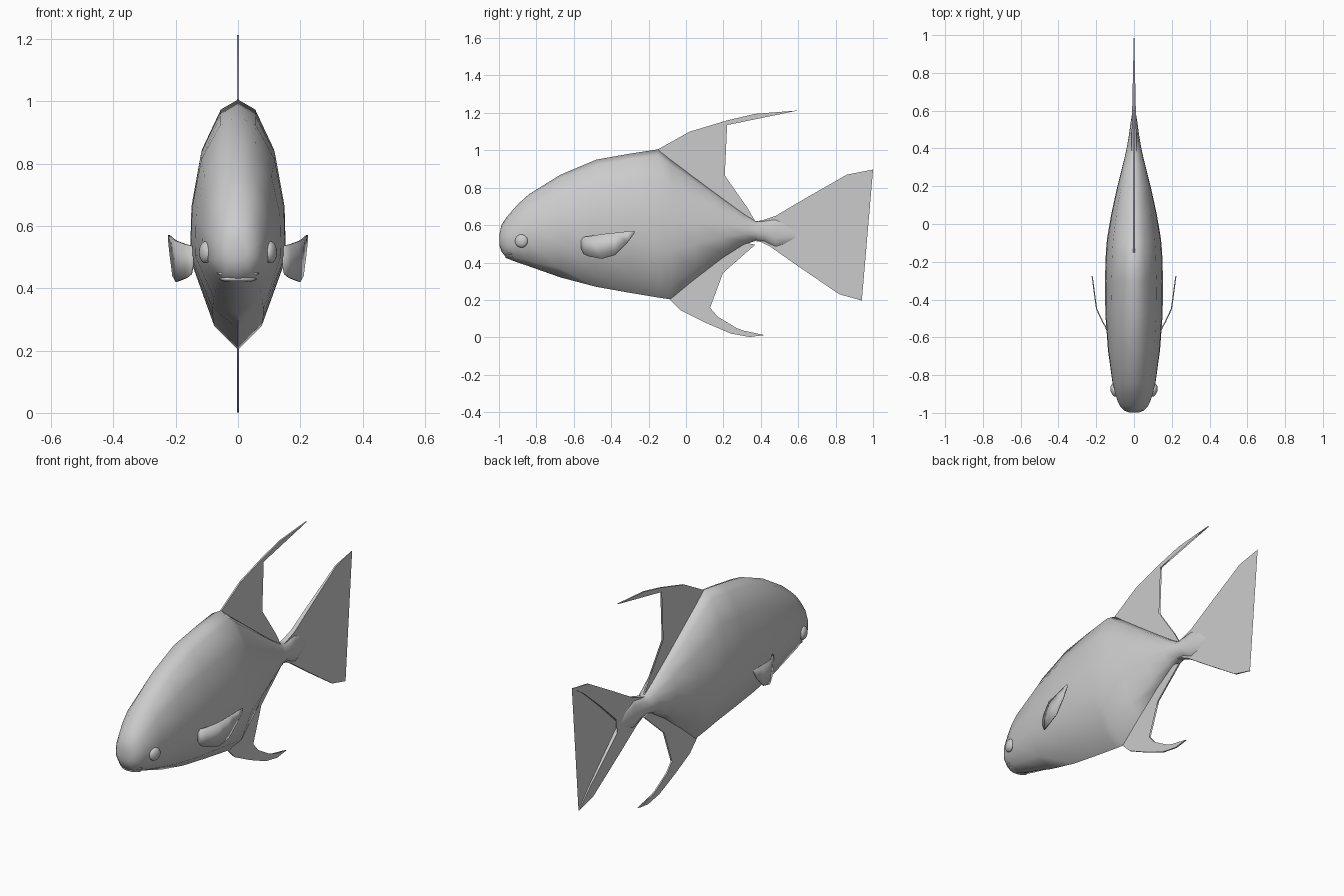
import bpy, bmesh, math

cube = bpy.data.objects.get("Cube")
if cube:
    bpy.data.objects.remove(cube, do_unlink=True)

# One plain grey for the whole fish
grey = bpy.data.materials.new("plain grey")
grey.use_nodes = True
grey.diffuse_color = (0.6, 0.6, 0.6, 1)
grey.node_tree.nodes["Principled BSDF"].inputs["Base Color"].default_value = (0.6, 0.6, 0.6, 1)


def finish(name, bm, angle=50):
    """Turn a bmesh into a named, coloured, smooth-shaded object."""
    bmesh.ops.recalc_face_normals(bm, faces=bm.faces)
    mesh = bpy.data.meshes.new(name)
    bm.to_mesh(mesh)
    bm.free()
    mesh.materials.append(grey)
    ob = bpy.data.objects.new(name, mesh)
    bpy.context.collection.objects.link(ob)
    bpy.ops.object.select_all(action='DESELECT')
    ob.select_set(True)
    bpy.context.view_layer.objects.active = ob
    bpy.ops.object.shade_smooth_by_angle(angle=math.radians(angle))
    return ob


# Body: rings along y, each given as (y, top, bottom, half width, roundness)
stations = [
    (-0.997, 0.555, 0.49, 0.030, 1), (-0.987, 0.600, 0.46, 0.055, 1),
    (-0.965, 0.635, 0.43, 0.075, 1), (-0.94, 0.665, 0.415, 0.088, 0.9),
    (-0.90, 0.710, 0.40, 0.102, 0.8), (-0.84, 0.765, 0.38, 0.116, 0.6),
    (-0.67, 0.870, 0.32, 0.139, 0.3), (-0.48, 0.950, 0.27, 0.152, 0.1),
    (-0.30, 0.982, 0.238, 0.154, 0), (-0.15, 1.005, 0.213, 0.149, 0),
    (-0.08, 0.950, 0.203, 0.143, 0), (0.05, 0.852, 0.31, 0.121, 0),
    (0.20, 0.740, 0.425, 0.088, 0), (0.31, 0.660, 0.495, 0.060, 0),
    (0.37, 0.622, 0.515, 0.046, 0.3), (0.42, 0.625, 0.508, 0.036, 0.5),
    (0.48, 0.640, 0.475, 0.026, 0.5), (0.54, 0.610, 0.495, 0.018, 0.5),
    (0.60, 0.560, 0.52, 0.008, 0.5)]
# Half cross-section as (width, height) from the back ridge to the keel
keeled = [(0, 1), (0.37, 0.96), (0.77, 0.80), (0.97, 0.57), (1, 0.35), (0.53, 0.10), (0, 0)]
rounded = [(0, 1), (0.45, 0.96), (0.78, 0.80), (0.97, 0.57), (0.97, 0.30), (0.62, 0.06), (0, 0)]


def ring(y, top, bottom, width, blend):
    half = []
    for (w0, h0), (w1, h1) in zip(keeled, rounded):
        w, h = w0 + (w1 - w0) * blend, h0 + (h1 - h0) * blend
        half.append((w * width, y, bottom + h * (top - bottom)))
    return half + [(-x, yy, z) for x, yy, z in half[-2:0:-1]]


bm = bmesh.new()
rings = [[bm.verts.new(p) for p in ring(*s)] for s in stations]
for a, b in zip(rings, rings[1:]):
    for i in range(len(a)):
        j = (i + 1) % len(a)
        bm.faces.new((a[i], a[j], b[j], b[i]))
bm.faces.new(rings[0])
bm.faces.new(rings[-1])
finish("body", bm, 60)


def flat_fin(name, outline, thickness):
    """Thin upright fin from a (y, z) outline; thickness is a function of y."""
    bm = bmesh.new()
    sides = [[bm.verts.new((s * thickness(y), y, z)) for y, z in outline] for s in (1, -1)]
    for side in sides:
        bm.faces.new(side)
    n = len(outline)
    for i in range(n):
        j = (i + 1) % n
        bm.faces.new((sides[0][i], sides[0][j], sides[1][j], sides[1][i]))
    bmesh.ops.triangulate(bm, faces=[f for f in bm.faces if len(f.verts) > 4])
    return finish(name, bm, 30)


# Dorsal, anal and tail fins
flat_fin("dorsal_fin", [
    (-0.15, 1.005), (0.02, 1.10), (0.22, 1.16), (0.37, 1.195), (0.60, 1.213),
    (0.45, 1.195), (0.35, 1.18), (0.22, 1.135), (0.075, 1.055), (0.05, 0.96),
    (0.10, 0.90), (0.20, 0.81), (0.33, 0.69), (0.37, 0.62), (0.20, 0.71),
    (0.0, 0.86)], lambda y: 0.004)
flat_fin("anal_fin", [
    (-0.09, 0.205), (-0.03, 0.145), (0.10, 0.08), (0.24, 0.02), (0.34, 0.002),
    (0.42, 0.012), (0.35, 0.02), (0.27, 0.05), (0.17, 0.11), (0.11, 0.18),
    (0.10, 0.25), (0.20, 0.35), (0.30, 0.44), (0.37, 0.495), (0.30, 0.51),
    (0.20, 0.45), (0.05, 0.34)], lambda y: 0.004)
flat_fin("tail_fin", [
    (0.37, 0.615), (0.42, 0.63), (0.48, 0.65), (0.65, 0.75), (0.86, 0.87),
    (1.0, 0.897), (0.90, 0.83), (0.75, 0.70), (0.60, 0.56), (0.60, 0.52),
    (0.72, 0.41), (0.85, 0.29), (0.94, 0.197), (0.82, 0.23), (0.60, 0.38),
    (0.45, 0.485), (0.40, 0.51), (0.37, 0.515)],
    lambda y: 0.001 + 0.022 * (1 - y))

# Pectoral fins: curved strips of (y, x, top, bottom) columns
columns = [(-0.56, 0.145, 0.52, 0.475), (-0.545, 0.150, 0.537, 0.445),
           (-0.52, 0.165, 0.54, 0.433), (-0.45, 0.198, 0.552, 0.42),
           (-0.38, 0.208, 0.559, 0.44), (-0.31, 0.217, 0.567, 0.51),
           (-0.275, 0.222, 0.57, 0.558)]
for side, sign in (("left", 1), ("right", -1)):
    bm = bmesh.new()
    pairs = [[bm.verts.new((sign * x, y, z)) for z in (top, bottom)] for y, x, top, bottom in columns]
    for a, b in zip(pairs, pairs[1:]):
        bm.faces.new((a[0], a[1], b[1], b[0]))
    fin = finish(side + "_pectoral_fin", bm, 40)
    solid = fin.modifiers.new("thickness", 'SOLIDIFY')
    solid.thickness, solid.offset = 0.006, 0


def ellipsoid(name, centre, scale, turn=0):
    bm = bmesh.new()
    bmesh.ops.create_uvsphere(bm, u_segments=20, v_segments=12, radius=1)
    ob = finish(name, bm, 60)
    ob.location, ob.scale, ob.rotation_euler = centre, scale, (0, 0, turn)
    return ob


# Eyes and lips
for side, sign in (("left", 1), ("right", -1)):
    ellipsoid(side + "_eye", (sign * 0.104, -0.88, 0.515), (0.02, 0.035, 0.035), -sign * 0.25)
ellipsoid("upper_lip", (0, -0.938, 0.447), (0.068, 0.036, 0.012))
ellipsoid("lower_lip", (0, -0.932, 0.429), (0.060, 0.034, 0.011))
